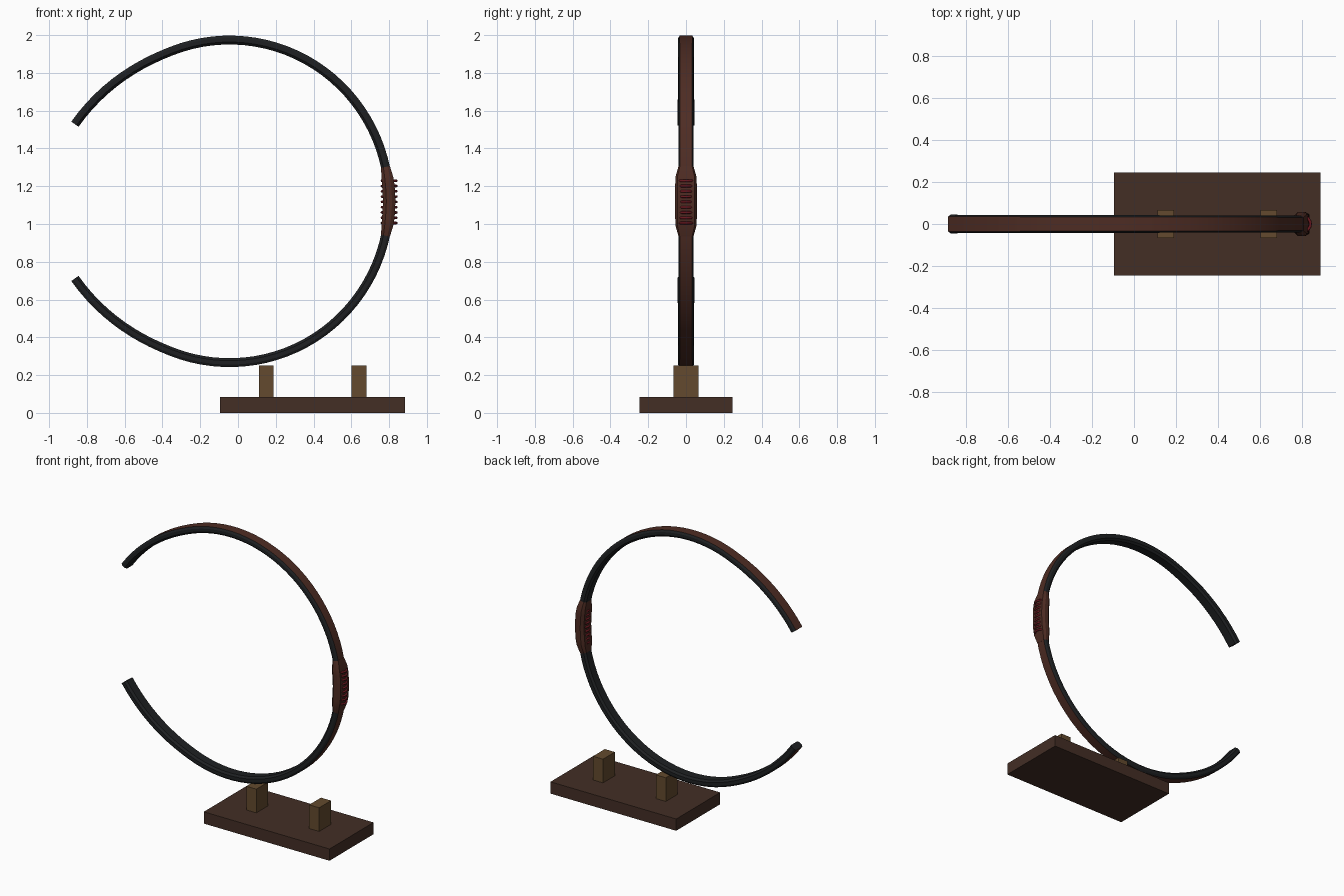
import bpy, bmesh, math
from mathutils import Vector

if "Cube" in bpy.data.objects:
    bpy.data.objects.remove(bpy.data.objects["Cube"])


def material(name, hexa):
    lin = lambda c: c / 12.92 if c < 0.04045 else ((c + 0.055) / 1.055) ** 2.4
    m = bpy.data.materials.new(name)
    m.diffuse_color = [lin(int(hexa[i:i + 2], 16) / 255) for i in (0, 2, 4)] + [1]
    m.use_nodes = True
    m.node_tree.nodes["Principled BSDF"].inputs["Base Color"].default_value = m.diffuse_color
    return m


BROWN = material("limb brown", "4e2c23")
BLACK = material("black horn", "1e2022")
RED = material("red cord", "6a1820")
BASE = material("dark wood", "432e25")
PEG = material("light wood", "634a2e")


def finish(name, bm, mats, smooth=True):
    bmesh.ops.recalc_face_normals(bm, faces=bm.faces)
    me = bpy.data.meshes.new(name)
    bm.to_mesh(me)
    bm.free()
    for m in mats:
        me.materials.append(m)
    if smooth:
        me.shade_smooth()
        me.set_sharp_from_angle(angle=math.radians(30))
    ob = bpy.data.objects.new(name, me)
    bpy.context.collection.objects.link(ob)
    return ob


def bow_point(deg):
    """Centre line of the bow: near circle whose tips flare outwards."""
    flare = 0.068 * (max(0, abs(deg) - 112) / 41.7) ** 1.6
    a = math.radians(deg)
    return Vector((-0.045 + (0.845 + flare) * math.cos(a), 0,
                   1.12 + (0.854 + flare) * math.sin(a)))


def sweep(name, stations, mats, brown_side=None):
    """Sweep an eight-sided section; stations are (angle, half width, half depth)."""
    bm = bmesh.new()
    rings = []
    for deg, w, d in stations:
        tan = (bow_point(deg + 0.2) - bow_point(deg - 0.2)).normalized()
        out = Vector((tan.z, 0, -tan.x))
        sec = [(-.8, 1), (.8, 1), (1, .45), (1, -.45), (.7, -1), (-.7, -1), (-1, -.45), (-1, .45)]
        rings.append([bm.verts.new(bow_point(deg) + Vector((0, y * w, 0)) + out * (n * d))
                      for y, n in sec])
    for a, b in zip(rings, rings[1:]):
        for i in range(8):
            j = (i + 1) % 8
            f = bm.faces.new((a[i], a[j], b[j], b[i]))
            f.material_index = 1 if i == brown_side else 0
    bm.faces.new(rings[0])
    bm.faces.new(rings[-1])
    return finish(name, bm, mats)


# Bow limbs: black body with a brown strip on the outer face
N = 80
limb = []
for k in range(N + 1):
    t = -1 + 2 * k / N
    limb.append((153.7 * t, 0.039 + 0.005 * abs(t), 0.0235))
sweep("bow_limbs", limb, [BLACK, BROWN], brown_side=0)

# Grip: thicker, tapering into the limbs at each end
grip = [(-12.3, .040, .024), (-8.5, .056, .031)]
grip += [(a, .057, .033) for a in (-6, -3, 0, 3, 6)]
grip += [(8.5, .056, .031), (12.3, .040, .024)]
sweep("grip", grip, [BROWN])

# Red cord rings around the grip
for k in range(9):
    bpy.ops.mesh.primitive_torus_add(major_radius=0.038, minor_radius=0.007,
                                     major_segments=20, minor_segments=8,
                                     location=(0.80, 0, 1.005 + 0.028 * k))
    ob = bpy.context.object
    ob.name = f"cord_ring_{k + 1}"
    ob.data.materials.append(RED)
    ob.data.shade_smooth()


def box(name, x0, x1, y, z0, z1, mat):
    bm = bmesh.new()
    bmesh.ops.create_cube(bm, size=1)
    for v in bm.verts:
        v.co = (x0 if v.co.x < 0 else x1, math.copysign(y, v.co.y), z0 if v.co.z < 0 else z1)
    finish(name, bm, [mat], smooth=False)


# Stand
box("stand_base", -0.095, 0.885, 0.245, 0, 0.083, BASE)
for side, x in (("left", 0.15), ("right", 0.64)):
    box(f"stand_peg_{side}", x - 0.039, x + 0.039, 0.066, 0.08, 0.25, PEG)
